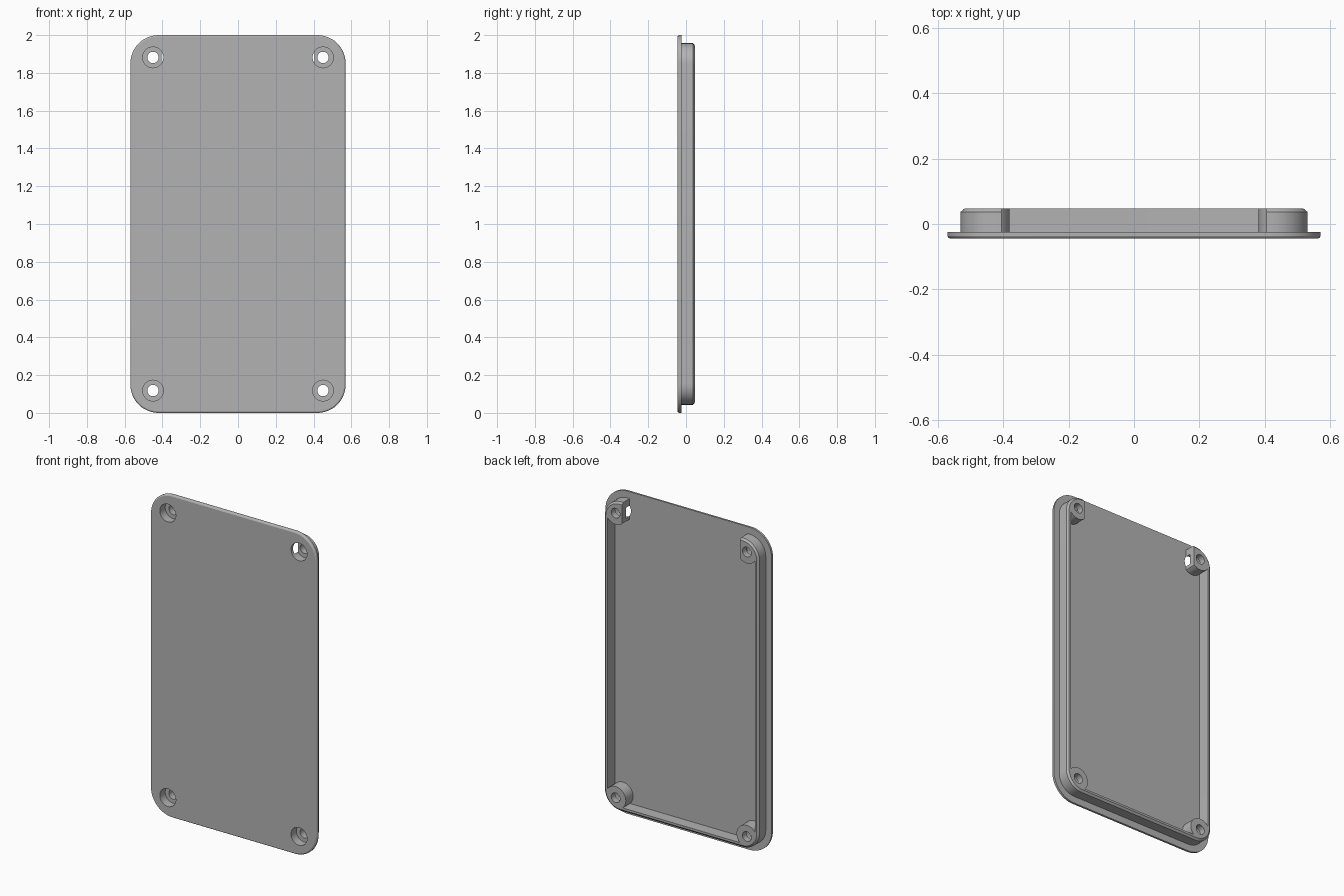
import bpy, bmesh, math
from mathutils import Matrix, Vector

if "Cube" in bpy.data.objects:
    bpy.data.objects.remove(bpy.data.objects["Cube"])

grey = bpy.data.materials.new("plain grey")
grey.use_nodes = True
colour = (0.45, 0.45, 0.45, 1)
grey.diffuse_color = colour
grey.node_tree.nodes["Principled BSDF"].inputs["Base Color"].default_value = colour

FRONT, PLATE_BACK, BACK = -0.045, -0.025, 0.047
SEAT = 0.008                      # floor of the screw recess
HOLE_X, HOLE_Z = 0.45, 0.882      # screw positions about the middle
MID = 1.0


def finish(bm, name):
    bmesh.ops.recalc_face_normals(bm, faces=bm.faces)
    mesh = bpy.data.meshes.new(name)
    bm.to_mesh(mesh)
    bm.free()
    mesh.materials.append(grey)
    obj = bpy.data.objects.new(name, mesh)
    bpy.context.collection.objects.link(obj)
    return obj


def outline(hw, hh, r, y, steps=12):
    """Rounded rectangle in the upright plane at depth y."""
    pts = []
    for q, (sx, sz) in enumerate([(1, 1), (-1, 1), (-1, -1), (1, -1)]):
        for i in range(steps + 1):
            a = math.pi / 2 * (q + i / steps)
            pts.append(Vector((sx * (hw - r) + r * math.cos(a), y,
                               MID + sz * (hh - r) + r * math.sin(a))))
    return pts


def slab(name, hw, hh, r, sections):
    """Loft a rounded rectangle through (depth, inset) sections."""
    bm = bmesh.new()
    rings = [[bm.verts.new(p) for p in outline(hw - d, hh - d, r - d, y)]
             for y, d in sections]
    for a, b in zip(rings, rings[1:]):
        for i in range(len(a)):
            j = (i + 1) % len(a)
            bm.faces.new((a[i], a[j], b[j], b[i]))
    bm.faces.new(rings[0])
    bm.faces.new(rings[-1])
    return finish(bm, name)


def cylinders(name, r, y0, y1, sides=40):
    """One cylinder along y at each of the four screw positions."""
    bm = bmesh.new()
    for sx in (-1, 1):
        for sz in (-1, 1):
            place = Matrix.Translation((sx * HOLE_X, (y0 + y1) / 2, MID + sz * HOLE_Z))
            bmesh.ops.create_cone(bm, cap_ends=True, segments=sides, radius1=r, radius2=r,
                                  depth=y1 - y0,
                                  matrix=place @ Matrix.Rotation(math.pi / 2, 4, 'X'))
    return finish(bm, name)


def box(name, lo, hi):
    bm = bmesh.new()
    lo, hi = Vector(lo), Vector(hi)
    bmesh.ops.create_cube(bm, matrix=Matrix.Translation((lo + hi) / 2)
                          @ Matrix.Diagonal((*(hi - lo), 1)))
    return finish(bm, name)


def boolean(obj, cutter, operation='DIFFERENCE'):
    mod = obj.modifiers.new("cut", 'BOOLEAN')
    mod.operation, mod.solver, mod.object = operation, 'EXACT', cutter
    bpy.context.view_layer.objects.active = obj
    bpy.ops.object.modifier_apply(modifier=mod.name)


# Cover plate with a softened front edge
plate = slab("cover_plate", 0.57, 1.0, 0.15,
             [(FRONT, 0.008), (FRONT + 0.003, 0.003), (FRONT + 0.008, 0), (PLATE_BACK, 0)])

# Raised rim behind the plate, chamfered on its outer edge
rim_form = [(PLATE_BACK - 0.005, 0), (BACK - 0.01, 0), (BACK, 0.012)]
rim = slab("rim", 0.53, 0.957, 0.11, rim_form)
envelope = slab("rim_envelope", 0.53, 0.957, 0.11, rim_form)
hollow = slab("rim_hollow", 0.505, 0.932, 0.085, [(-0.1, 0), (0.1, 0)])
boolean(rim, hollow)

# Screw bosses kept inside the rim outline
bosses = cylinders("screw_bosses", 0.07, PLATE_BACK - 0.005, BACK + 0.01)
boolean(bosses, envelope, 'INTERSECT')

# Open top of the rim, which also trims the upper bosses
gap = box("top_gap", (-0.405, -0.1, 1.7), (0.405, 0.1, 2.1))
recess = cylinders("screw_recesses", 0.055, -0.1, SEAT)
bore = cylinders("screw_bores", 0.03, -0.12, 0.12)
for part in (rim, bosses):
    boolean(part, gap)
for part in (plate, rim, bosses):
    boolean(part, recess)
boolean(bosses, bore)

for helper in (envelope, hollow, gap, recess, bore):
    bpy.data.objects.remove(helper)

# Smooth curved walls, crisp edges
bpy.ops.object.select_all(action='DESELECT')
for part in (plate, rim, bosses):
    part.select_set(True)
bpy.context.view_layer.objects.active = plate
bpy.ops.object.shade_smooth_by_angle(angle=math.radians(25))
